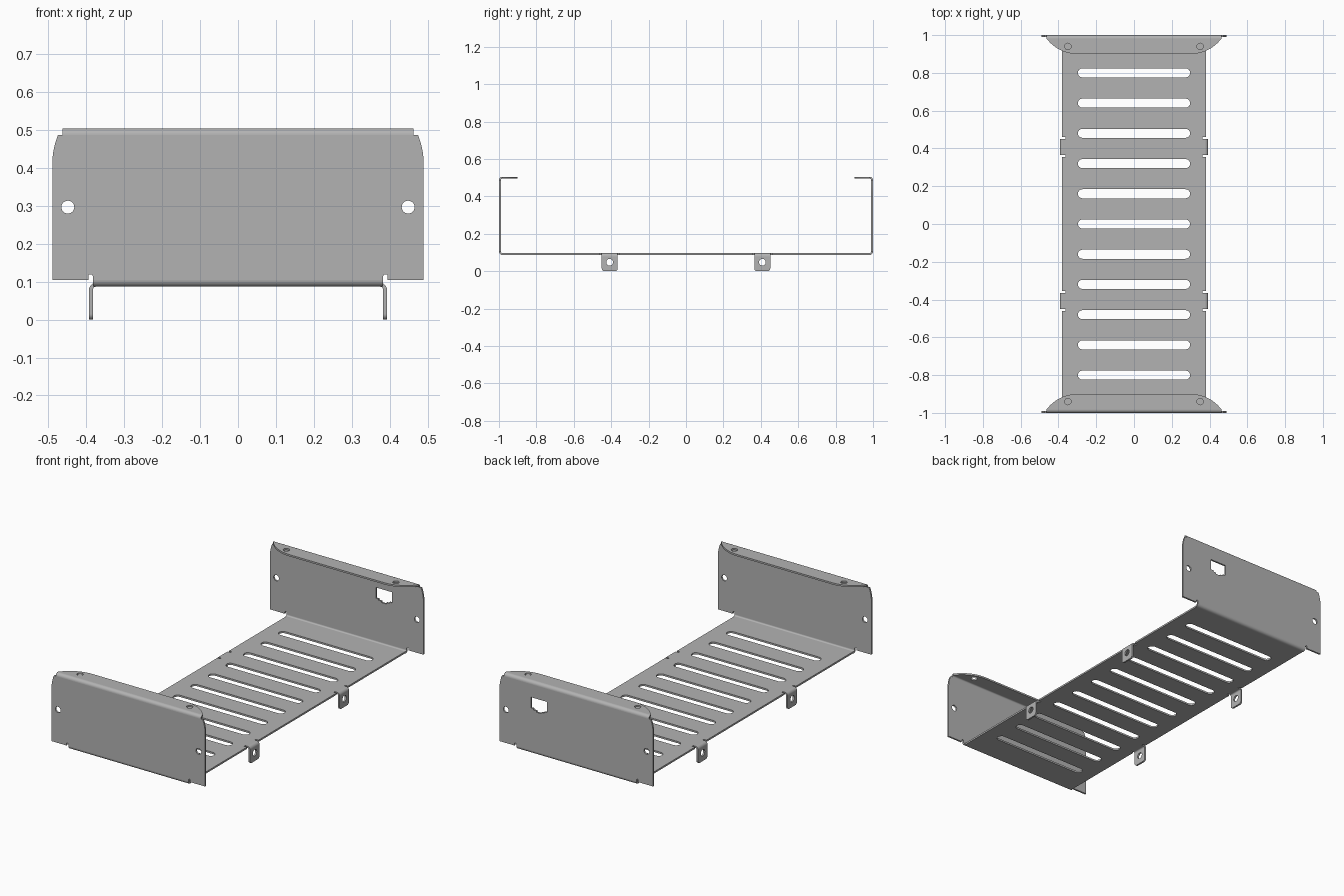
import bpy, bmesh
from math import sin, cos, radians
from mathutils import Matrix, Vector

if "Cube" in bpy.data.objects:
    bpy.data.objects.remove(bpy.data.objects["Cube"], do_unlink=True)

T = 0.01              # sheet thickness
R = 0.018             # outer bend radius
FLOOR, TOP = 0.087, 0.505
WIDTH = 0.38          # half width of the floor
TAB_Y, TAB_W = 0.408, 0.0425
X, Y, Z = Vector((1, 0, 0)), Vector((0, 1, 0)), Vector((0, 0, 1))

grey = bpy.data.materials.new("sheet_metal_grey")
grey.use_nodes = True
grey.diffuse_color = (0.45, 0.45, 0.45, 1)
grey.node_tree.nodes["Principled BSDF"].inputs["Base Color"].default_value = grey.diffuse_color


def arc(cx, cy, r, a, b, n=8):
    angles = [radians(a + (b - a) * i / n) for i in range(n + 1)]
    return [(cx + r * cos(t), cy + r * sin(t)) for t in angles]


def disc(cx, cy, r):
    return arc(cx, cy, r, 0, 360, 28)[:-1]


def mirrored(half):
    return half + [(-x, y) for x, y in reversed(half)]


def bend_profile(cx, cy, a, b):
    return arc(cx, cy, R, a, b) + arc(cx, cy, R - T, b, a)


def sheet(name, loops, origin, u, v, w, depth=T):
    """Fill an outline with holes in the u, v plane and thicken it along w."""
    curve = bpy.data.curves.new(name, "CURVE")
    curve.dimensions = "2D"
    curve.fill_mode = "BOTH"
    curve.extrude = depth / 2
    for loop in loops:
        spline = curve.splines.new("POLY")
        spline.points.add(len(loop) - 1)
        for point, (a, b) in zip(spline.points, loop):
            point.co = (a, b, 0, 1)
        spline.use_cyclic_u = True
    helper = bpy.data.objects.new(name + "_outline", curve)
    bpy.context.collection.objects.link(helper)
    graph = bpy.context.evaluated_depsgraph_get()
    mesh = bpy.data.meshes.new_from_object(helper.evaluated_get(graph))
    bpy.data.objects.remove(helper, do_unlink=True)
    bpy.data.curves.remove(curve)

    frame = Matrix((u, v, w)).transposed().to_4x4()
    frame.translation = Vector(origin) + w * depth / 2
    bm = bmesh.new()
    bm.from_mesh(mesh)
    bmesh.ops.transform(bm, matrix=frame, verts=bm.verts)
    bmesh.ops.remove_doubles(bm, verts=bm.verts, dist=1e-5)
    bmesh.ops.recalc_face_normals(bm, faces=bm.faces)
    bm.to_mesh(mesh)
    bm.free()
    mesh.name = name
    mesh.materials.clear()
    mesh.materials.append(grey)
    mesh.shade_smooth()
    mesh.set_sharp_from_angle(angle=radians(30))
    obj = bpy.data.objects.new(name, mesh)
    bpy.context.collection.objects.link(obj)


# Floor with relief notches beside each tab and a row of vent slots
edge = [(WIDTH, R - 1)]
for c in (-TAB_Y, TAB_Y):
    lo, hi, root, tip = c - TAB_W, c + TAB_W, 0.362, 0.393 - R
    edge += [(WIDTH, lo - T), (root, lo - T), (root, lo), (tip, lo),
             (tip, hi), (root, hi), (root, hi + T), (WIDTH, hi + T)]
edge.append((WIDTH, 1 - R))
slots = [arc(0.273, 0.16 * i, 0.024, -90, 90) + arc(-0.273, 0.16 * i, 0.024, 90, 270)
         for i in range(-5, 6)]
sheet("floor", [mirrored(edge)] + slots, (0, 0, FLOOR), X, Y, Z)

# Mounting tabs folded down from the floor
tab = (arc(-TAB_W + 0.015, 0.015, 0.015, 180, 270) + arc(TAB_W - 0.015, 0.015, 0.015, 270, 360)
       + [(TAB_W, FLOOR + T - R), (-TAB_W, FLOOR + T - R)])
for side, s in (("left", 1), ("right", -1)):
    for place, c in (("front", -TAB_Y), ("back", TAB_Y)):
        name = f"{place}_{side}_tab"
        sheet(name, [tab, disc(0, 0.048, 0.018)], (s * 0.393, c, 0), Y, Z, -s * X)
        sheet(name + "_bend", [bend_profile(0.393 - R, FLOOR + T - R, 0, 90)],
              (0, c - TAB_W, 0), s * X, Z, Y, 2 * TAB_W)

# End panels, their bends and top flanges
low, high = FLOOR + R, TOP - R
panel = mirrored([(0.383, low)] + arc(0.389, 0.114, 0.006, 180, 0) + [(0.395, low), (0.49, low)]
                 + arc(0.285, 0.41, 0.205, 0, 22) + [(0.463, high)])
flange = mirrored([(0.463, R)] + arc(0.3, -0.103, 0.203, 37, 90, 12))
socket = [(0.187, 0.412), (0.187, 0.35), (0.203, 0.35), (0.203, 0.342), (0.222, 0.342),
          (0.222, 0.334), (0.254, 0.334), (0.254, 0.342), (0.273, 0.342), (0.273, 0.35),
          (0.289, 0.35), (0.289, 0.412)]
for end, s in (("front", -1), ("back", 1)):
    holes = [disc(x, 0.297, 0.017) for x in (-0.449, 0.449)]
    if end == "back":
        holes.append(socket)
    inward = -s * Y
    sheet(end + "_panel", [panel] + holes, (0, s, 0), X, Z, inward)
    sheet(end + "_flange", [flange] + [disc(x, 0.06, 0.017) for x in (-0.35, 0.35)],
          (0, s, TOP), X, inward, -Z)
    sheet(end + "_lower_bend", [bend_profile(R, low, 180, 270)],
          (-0.383, s, 0), inward, Z, X, 0.766)
    sheet(end + "_upper_bend", [bend_profile(R, high, 180, 90)],
          (-0.463, s, 0), inward, Z, X, 0.926)
